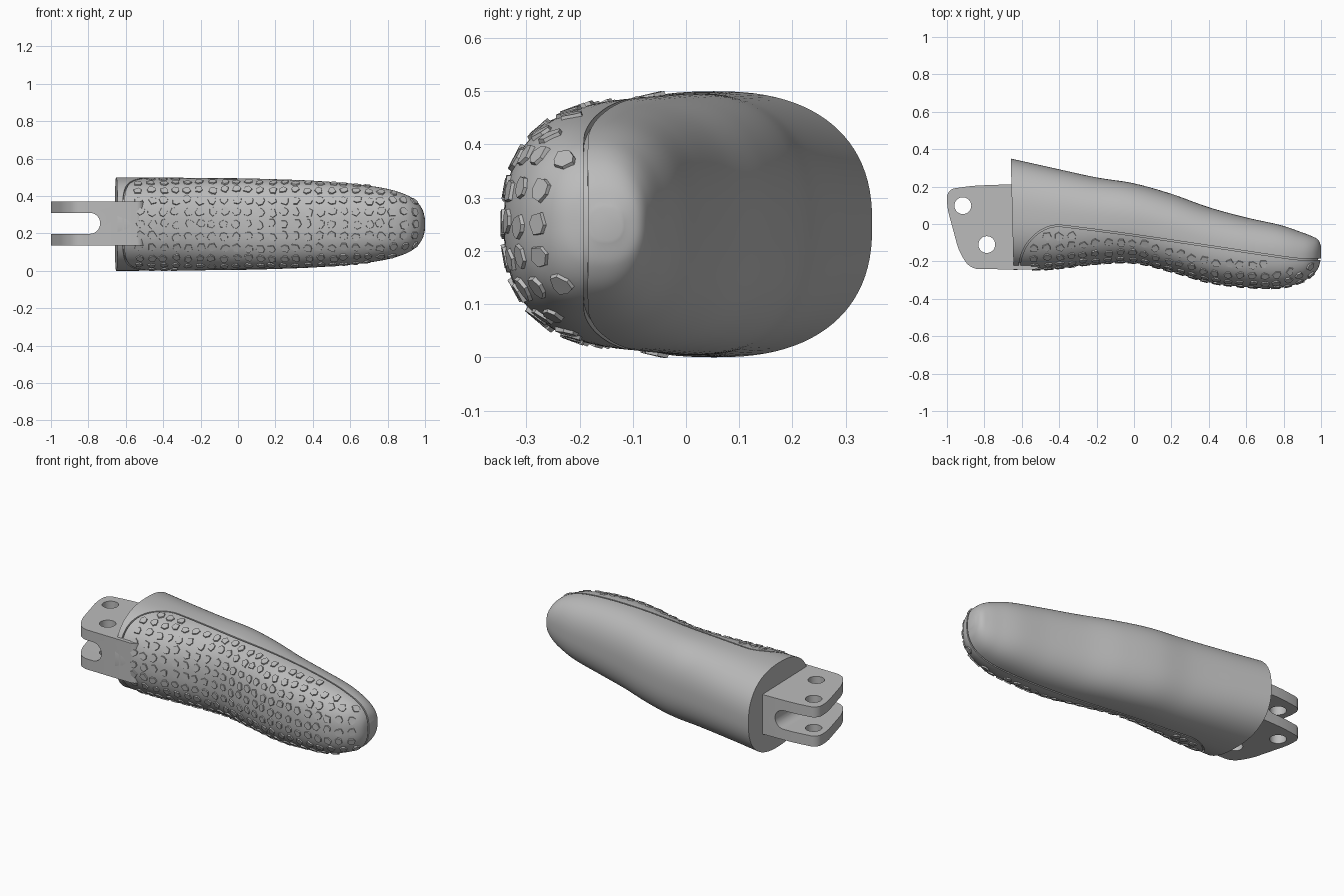
import bpy, bmesh, math, random
from mathutils import Vector

random.seed(4)
cube = bpy.data.objects.get("Cube")
if cube:
    bpy.data.objects.remove(cube)

grey = bpy.data.materials.new("mid_grey")
grey.use_nodes = True
grey.diffuse_color = (0.5, 0.5, 0.5, 1)
grey.node_tree.nodes["Principled BSDF"].inputs["Base Color"].default_value = (0.5, 0.5, 0.5, 1)


def make_object(name, bm):
    bmesh.ops.recalc_face_normals(bm, faces=bm.faces[:])
    mesh = bpy.data.meshes.new(name)
    bm.to_mesh(mesh)
    bm.free()
    mesh.materials.append(grey)
    obj = bpy.data.objects.new(name, mesh)
    bpy.context.collection.objects.link(obj)
    return obj


def activate(obj):
    bpy.ops.object.select_all(action='DESELECT')
    obj.select_set(True)
    bpy.context.view_layer.objects.active = obj


def cut(target, tool):
    activate(target)
    mod = target.modifiers.new("cut", 'BOOLEAN')
    mod.operation = 'DIFFERENCE'
    mod.solver = 'EXACT'
    mod.object = tool
    bpy.ops.object.modifier_apply(modifier=mod.name)
    bpy.data.objects.remove(tool)


def smooth(obj, degrees):
    activate(obj)
    bpy.ops.object.shade_smooth_by_angle(angle=math.radians(degrees))


def spline(points, t):
    """Smooth curve through points, with t from 0 to 1."""
    s = min(max(t, 0), 1) * (len(points) - 1)
    i = min(int(s), len(points) - 2)
    u = s - i
    p1, p2 = points[i], points[i + 1]
    p0 = points[i - 1] if i else [2 * a - b for a, b in zip(p1, p2)]
    p3 = points[i + 2] if i + 2 < len(points) else [2 * b - a for a, b in zip(p1, p2)]
    return [0.5 * (2 * b + (c - a) * u + (2 * a - 5 * b + 4 * c - d) * u * u
                   + (3 * b - a - 3 * c + d) * u ** 3)
            for a, b, c, d in zip(p0, p1, p2, p3)]


# Grip stations: x, back y, front y, half height
STATIONS = [(-0.65, 0.35, -0.245, 0.25), (-0.45, 0.305, -0.24, 0.249),
            (-0.2, 0.25, -0.212, 0.247), (0.0, 0.218, -0.208, 0.245),
            (0.2, 0.162, -0.255, 0.24), (0.4, 0.09, -0.312, 0.232),
            (0.6, 0.035, -0.338, 0.217), (0.78, -0.005, -0.34, 0.192),
            (0.89, -0.042, -0.312, 0.16), (0.95, -0.065, -0.275, 0.125),
            (0.985, -0.085, -0.235, 0.08), (1.0, -0.12, -0.18, 0.03)]
MID_Z = 0.25


def surface(t, a, inset=0.0):
    x, back, front, half = spline(STATIONS, t)
    power = lambda v: math.copysign(abs(v) ** (2 / 2.4), v)
    y = (back + front) / 2 + ((back - front) / 2 - inset) * power(math.cos(a))
    z = MID_Z + (half - inset) * power(math.sin(a))
    return Vector((x - inset - 0.025 * y * (1 - t), y, z))


def loft(name, inset=0.0, rings=88, sides=96):
    bm = bmesh.new()
    loops = [[bm.verts.new(surface(i / rings, math.tau * j / sides, inset))
              for j in range(sides)] for i in range(rings + 1)]
    for low, high in zip(loops, loops[1:]):
        for j in range(sides):
            k = (j + 1) % sides
            bm.faces.new((low[j], low[k], high[k], high[j]))
    bm.faces.new(loops[0])
    bm.faces.new(loops[-1])
    return make_object(name, bm)


def prism(name, outline, axis, low, high, round_off=0.0):
    """Extrude a 2D outline along y or z."""
    place = (lambda p, d: (p[0], p[1], d)) if axis == 'z' else (lambda p, d: (p[0], d, p[1]))
    bm = bmesh.new()
    face = bm.faces.new([bm.verts.new(place(p, low)) for p in outline])
    if round_off:
        bmesh.ops.bevel(bm, geom=bm.verts[:], offset=round_off, segments=6,
                        profile=0.5, affect='VERTICES')
        face = bm.faces[:][0]
    result = bmesh.ops.extrude_face_region(bm, geom=[face])
    moved = [v for v in result["geom"] if isinstance(v, bmesh.types.BMVert)]
    bmesh.ops.translate(bm, verts=moved, vec=Vector(place((0, 0), high - low)))
    return make_object(name, bm)


# Seam between back shell and textured pad, in plan
SEAM = [(-0.612, -0.33), (-0.612, -0.22), (-0.59, -0.14), (-0.545, -0.075),
        (-0.485, -0.03), (-0.42, -0.01), (-0.33, -0.017), (0.0, -0.06),
        (0.45, -0.126), (0.8, -0.178), (0.9, -0.188), (1.06, -0.188)]
seam_path = [Vector(spline(SEAM, i / 70)) for i in range(71)]


def seam_y(x):
    return min(seam_path, key=lambda p: abs(p.x - x)).y


# Main grip with a shallow groove along the seam
grip = loft("grip")
left, right = [], []
for i, p in enumerate(seam_path):
    d = (seam_path[min(i + 1, 70)] - seam_path[max(i - 1, 0)]).normalized() * 0.004
    left.append((p.x - d.y, p.y + d.x))
    right.append((p.x + d.y, p.y - d.x))
groove = prism("groove_cutter", left + right[::-1], 'z', -0.1, 0.6)
cut(groove, loft("groove_core", 0.011))
cut(grip, groove)
smooth(grip, 35)

# Raised irregular pebbles on the front pad
SPACING = 0.064
pebbles = bmesh.new()


def add_pebble(t, a):
    p = surface(t, a)
    du = (surface(t + 0.002, a) - surface(t - 0.002, a)).normalized()
    dv = surface(t, a + 0.01) - surface(t, a - 0.01)
    normal = du.cross(dv).normalized()
    if normal.dot(p - Vector((p.x - 0.05, -0.05, MID_Z))) < 0:
        normal.negate()
    dv = normal.cross(du)
    sides = random.choice((5, 6, 6, 7))
    turn = random.random() * math.tau
    p = p + du * random.uniform(-0.007, 0.007) + dv * random.uniform(-0.007, 0.007)
    top, base = [], []
    for k in range(sides):
        ang = turn + math.tau * (k + random.uniform(-0.2, 0.2)) / sides
        r = random.uniform(0.021, 0.028)
        offset = du * math.cos(ang) * r + dv * math.sin(ang) * r
        top.append(pebbles.verts.new(p + offset * 0.9 + normal * 0.006))
        base.append(pebbles.verts.new(p + offset - normal * 0.008))
    pebbles.faces.new(top)
    pebbles.faces.new(base[::-1])
    for k in range(sides):
        m = (k + 1) % sides
        pebbles.faces.new((base[k], base[m], top[m], top[k]))


last_row = None
for i in range(600):
    t = i / 620
    row = surface(t, math.pi)
    if row.x < -0.53 or row.x > 0.965 or (last_row and (row - last_row).length < SPACING):
        continue
    last_row = row
    for way in (1, -1):
        last = row if way < 0 else None
        for j in range(300):
            a = math.pi + way * j * 0.006
            p = surface(t, a)
            if p.y > seam_y(p.x) - 0.04:
                break
            if last is None or (p - last).length >= SPACING:
                last = p
                add_pebble(t, a)
make_object("pad_pebbles", pebbles)

# Forked mounting tang with two pin holes
tang = prism("mounting_tang", [(-0.5, 0.218), (-0.86, 0.205), (-1.0, 0.185), (-1.0, 0.09),
                               (-0.935, -0.15), (-0.875, -0.24), (-0.5, -0.245)],
             'z', 0.135, 0.372, 0.042)


def arc(x, y, r, start, end, steps):
    return [(x + r * math.cos(start + (end - start) * i / steps),
             y + r * math.sin(start + (end - start) * i / steps)) for i in range(steps + 1)]


slot = [(-1.1, 0.198)] + arc(-0.793, 0.254, 0.056, -math.pi / 2, math.pi / 2, 20) + [(-1.1, 0.31)]
cut(tang, prism("slot_cutter", slot, 'y', -0.5, 0.5))
for x, y in ((-0.915, 0.098), (-0.787, -0.11)):
    cut(tang, prism("pin_hole_cutter", arc(x, y, 0.045, 0, math.tau, 32)[:-1], 'z', 0, 0.5))
smooth(tang, 30)
